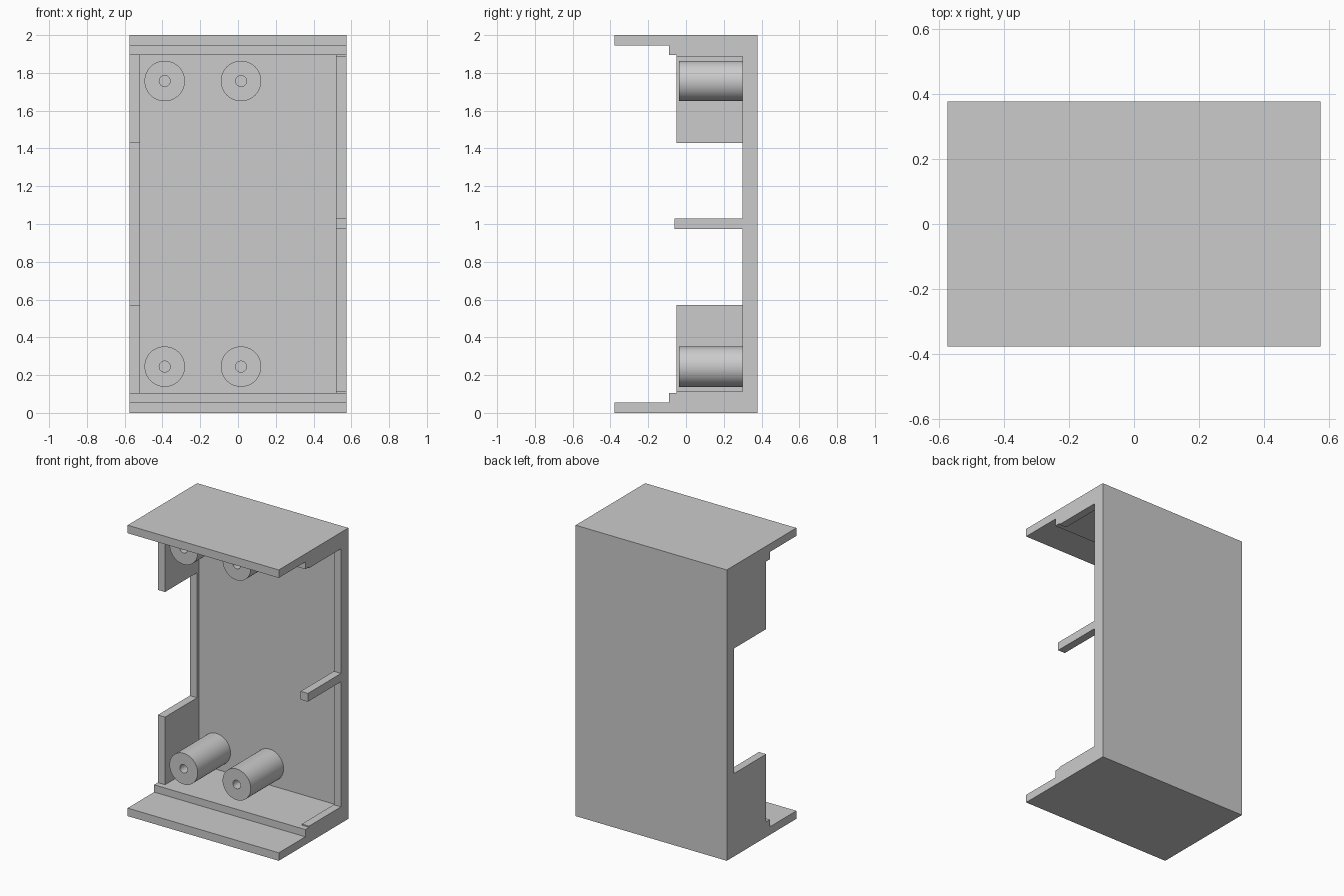
import bpy, bmesh, math
from mathutils import Vector, Matrix

cube = bpy.data.objects.get("Cube")
if cube:
    bpy.data.objects.remove(cube, do_unlink=True)

grey = bpy.data.materials.new("light grey plastic")
grey.use_nodes = True
colour = (0.6, 0.6, 0.6, 1)
grey.diffuse_color = colour
grey.node_tree.nodes["Principled BSDF"].inputs["Base Color"].default_value = colour

HALF_X, HALF_Y, WALL = 0.575, 0.378, 0.055
INNER_X = HALF_X - WALL
FLOOR_Y, RIM_Y, LEDGE_Z = 0.32, 0.298, 0.105


def finish(name, bm):
    bmesh.ops.recalc_face_normals(bm, faces=bm.faces)
    mesh = bpy.data.meshes.new(name)
    bm.to_mesh(mesh)
    bm.free()
    mesh.materials.append(grey)
    obj = bpy.data.objects.new(name, mesh)
    bpy.context.collection.objects.link(obj)
    return obj


def box(name, low, high):
    low, high = Vector(low), Vector(high)
    bm = bmesh.new()
    bmesh.ops.create_cube(bm, size=1)
    bmesh.ops.scale(bm, vec=high - low, verts=bm.verts)
    bmesh.ops.translate(bm, vec=(low + high) / 2, verts=bm.verts)
    return finish(name, bm)


# Shell: a stepped channel section swept across the width
lower = [(-HALF_Y, 0), (-HALF_Y, WALL), (-0.09, WALL), (-0.09, LEDGE_Z), (FLOOR_Y, LEDGE_Z)]
upper = [(y, 2 - z) for y, z in reversed(lower)]
section = lower + upper + [(HALF_Y, 2), (HALF_Y, 0)]
bm = bmesh.new()
face = bm.faces.new([bm.verts.new((-HALF_X, y, z)) for y, z in section])
swept = bmesh.ops.extrude_face_region(bm, geom=[face])
bmesh.ops.translate(bm, vec=(2 * HALF_X, 0, 0),
                    verts=[v for v in swept["geom"] if isinstance(v, bmesh.types.BMVert)])
finish("shell", bm)

# Raised rims along both long edges of the back wall
for side, x in (("right", -HALF_X), ("left", INNER_X)):
    box(side + "_rim", (x, RIM_Y, LEDGE_Z), (x + WALL, FLOOR_Y, 2 - LEDGE_Z))

# Small post on the left rim
box("middle_post", (INNER_X, -0.062, 0.973), (HALF_X, RIM_Y, 1.03))


# Hollow screw boss, turned around its own axis
def boss(name, x, z, radius=0.107, bore=0.029):
    front, bottom = -0.037, 0.28
    outline = [(radius, FLOOR_Y), (radius, front), (bore, front), (bore, bottom), (0, bottom)]
    bm = bmesh.new()
    verts = [bm.verts.new((r, y, 0)) for r, y in outline]
    edges = [bm.edges.new(pair) for pair in zip(verts, verts[1:])]
    bmesh.ops.spin(bm, geom=verts + edges, cent=(0, 0, 0), axis=(0, 1, 0),
                   angle=math.tau, steps=48)
    bmesh.ops.remove_doubles(bm, verts=bm.verts, dist=0.0001)
    bmesh.ops.transform(bm, matrix=Matrix.Translation((x, 0, z)), verts=bm.verts)
    obj = finish(name, bm)
    bpy.ops.object.select_all(action="DESELECT")
    obj.select_set(True)
    bpy.context.view_layer.objects.active = obj
    bpy.ops.object.shade_smooth_by_angle(angle=math.radians(30))


# Parts repeated at both ends: side walls, corner strips and bosses
for end, flip in (("lower", False), ("upper", True)):
    def level(a, b):
        return (2 - b, 2 - a) if flip else (a, b)

    z0, z1 = level(LEDGE_Z, 0.57)
    box(end + "_side_wall", (-HALF_X, -0.05, z0), (-INNER_X, RIM_Y, z1))
    z0, z1 = level(LEDGE_Z, 0.113)
    box(end + "_corner_strip", (INNER_X, -0.05, z0), (HALF_X, RIM_Y, z1))
    height = 1.757 if flip else 0.245
    boss(end + "_outer_boss", -0.388, height)
    boss(end + "_inner_boss", 0.016, height)
